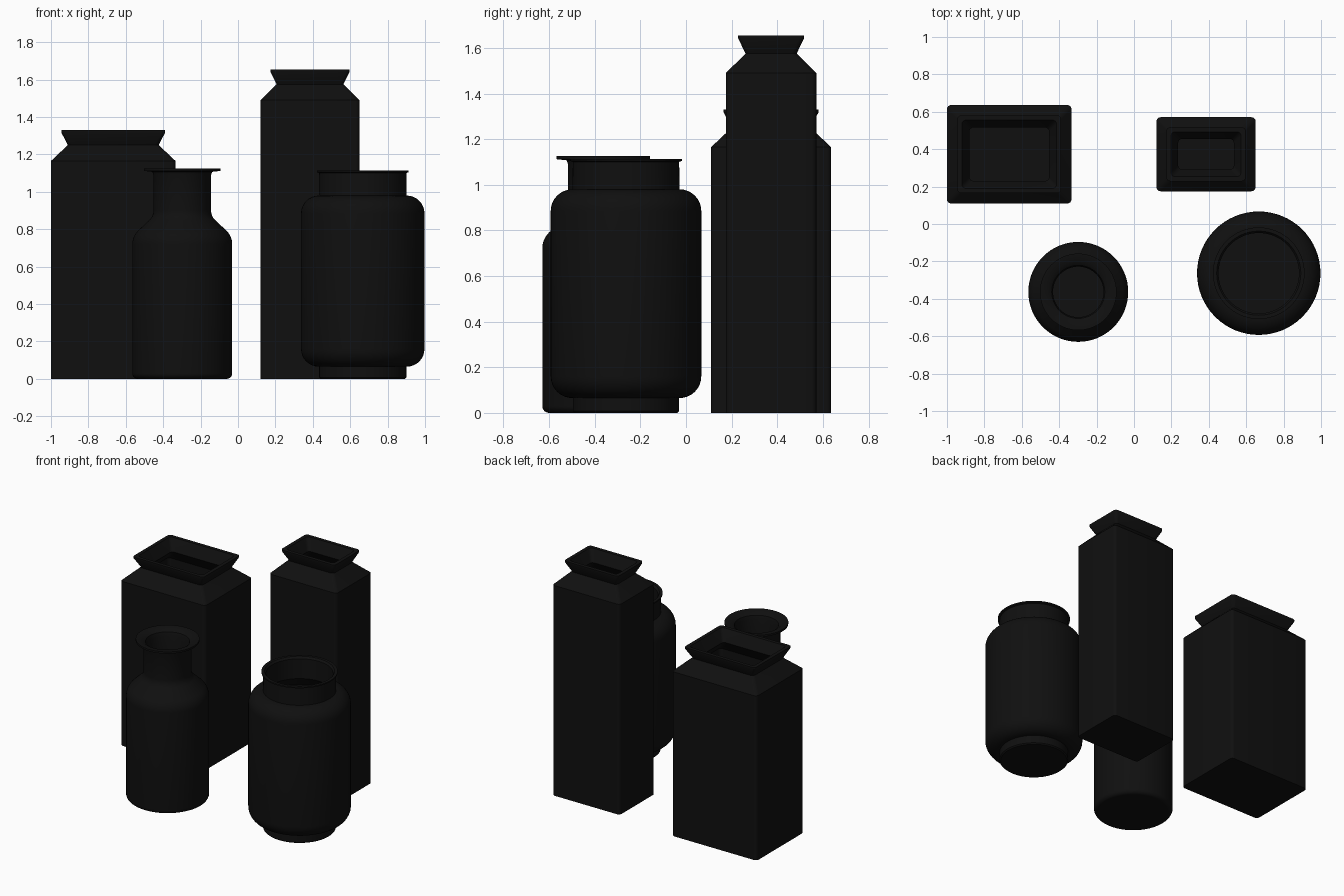
import bpy, bmesh, math

default = bpy.data.objects.get("Cube")
if default:
    bpy.data.objects.remove(default, do_unlink=True)

# One glaze for every vessel
black = bpy.data.materials.new("black_glaze")
black.use_nodes = True
BLACK = (0.005, 0.005, 0.005, 1)
black.diffuse_color = BLACK
black.node_tree.nodes["Principled BSDF"].inputs["Base Color"].default_value = BLACK


def circle(r, z, count=64):
    angles = [2 * math.pi * i / count for i in range(count)]
    return [(r * math.cos(a), r * math.sin(a), z) for a in angles]


def rounded_rect(hx, hy, z, radius=0.022, steps=4):
    points = []
    for k, (sx, sy) in enumerate(((1, 1), (-1, 1), (-1, -1), (1, -1))):
        for i in range(steps + 1):
            a = math.pi / 2 * (k + i / steps)
            points.append((sx * (hx - radius) + radius * math.cos(a),
                           sy * (hy - radius) + radius * math.sin(a), z))
    return points


def arc(r, z, radius, start, end, steps=8):
    """Profile points of a rounded edge, angles in degrees."""
    angles = [math.radians(start + (end - start) * i / steps) for i in range(steps + 1)]
    return [(r + radius * math.cos(a), z + radius * math.sin(a)) for a in angles]


def loft(name, x, y, rings):
    """Skin rings from the underside, over the lip and down to the inner floor."""
    bm = bmesh.new()
    loops = [[bm.verts.new(p) for p in ring] for ring in rings]
    for low, high in zip(loops, loops[1:]):
        n = len(low)
        for i in range(n):
            j = (i + 1) % n
            bm.faces.new((low[i], low[j], high[j], high[i]))
    bm.faces.new(loops[0][::-1])
    bm.faces.new(loops[-1])
    bmesh.ops.recalc_face_normals(bm, faces=bm.faces)
    mesh = bpy.data.meshes.new(name)
    bm.to_mesh(mesh)
    bm.free()
    mesh.materials.append(black)
    mesh.shade_smooth()
    mesh.set_sharp_from_angle(angle=math.radians(35))
    obj = bpy.data.objects.new(name, mesh)
    obj.location = (x, y, 0)
    bpy.context.collection.objects.link(obj)


def square_vase(name, x, y, hx, hy, shoulder, neck, top, inset, lip, wall=0.03):
    """Rectangular body, sloped shoulder, pinched neck and flared lip."""
    outer = [(0, 0), (0, shoulder), (inset, neck), (lip, top - 0.012), (lip, top)]
    inner = [(lip + 0.025, top), (inset + wall, neck),
             (wall, shoulder - 0.015), (wall, wall)]
    loft(name, x, y, [rounded_rect(hx - d, hy - d, z) for d, z in outer + inner])


def round_vase(name, x, y, profile):
    loft(name, x, y, [circle(r, z) for r, z in profile])


# Rectangular vases at the back
square_vase("wide_square_vase", -0.667, 0.373, 0.333, 0.263, 1.165, 1.25, 1.33, 0.09, 0.055)
square_vase("tall_square_vase", 0.385, 0.373, 0.265, 0.198, 1.49, 1.575, 1.655, 0.086, 0.053)

# Slim bottle with a wide flat lip
bottle = arc(0.237, 0.03, 0.03, -90, 0)
bottle += arc(0.167, 0.72, 0.1, 0, 45)
bottle += arc(0.224, 0.9, 0.07, 225, 180)
bottle += [(0.154, 1.09), (0.16, 1.107), (0.205, 1.112), (0.205, 1.125), (0.165, 1.122)]
bottle += [(0.142, 1.105), (0.135, 1.08), (0.135, 0.88), (0.245, 0.74), (0.245, 0.03)]
round_vase("slim_bottle", -0.298, -0.363, bottle)

# Broad jar on a narrow foot
jar = [(0.225, 0), (0.233, 0.008), (0.233, 0.065)]
jar += arc(0.235, 0.16, 0.095, -90, 0)
jar += arc(0.235, 0.885, 0.095, 0, 90)
jar += [(0.233, 1.1), (0.245, 1.105), (0.245, 1.114), (0.225, 1.114), (0.215, 1.1)]
jar += [(0.215, 0.96), (0.3, 0.88), (0.3, 0.16), (0.215, 0.085)]
round_vase("broad_jar", 0.667, -0.263, jar)
